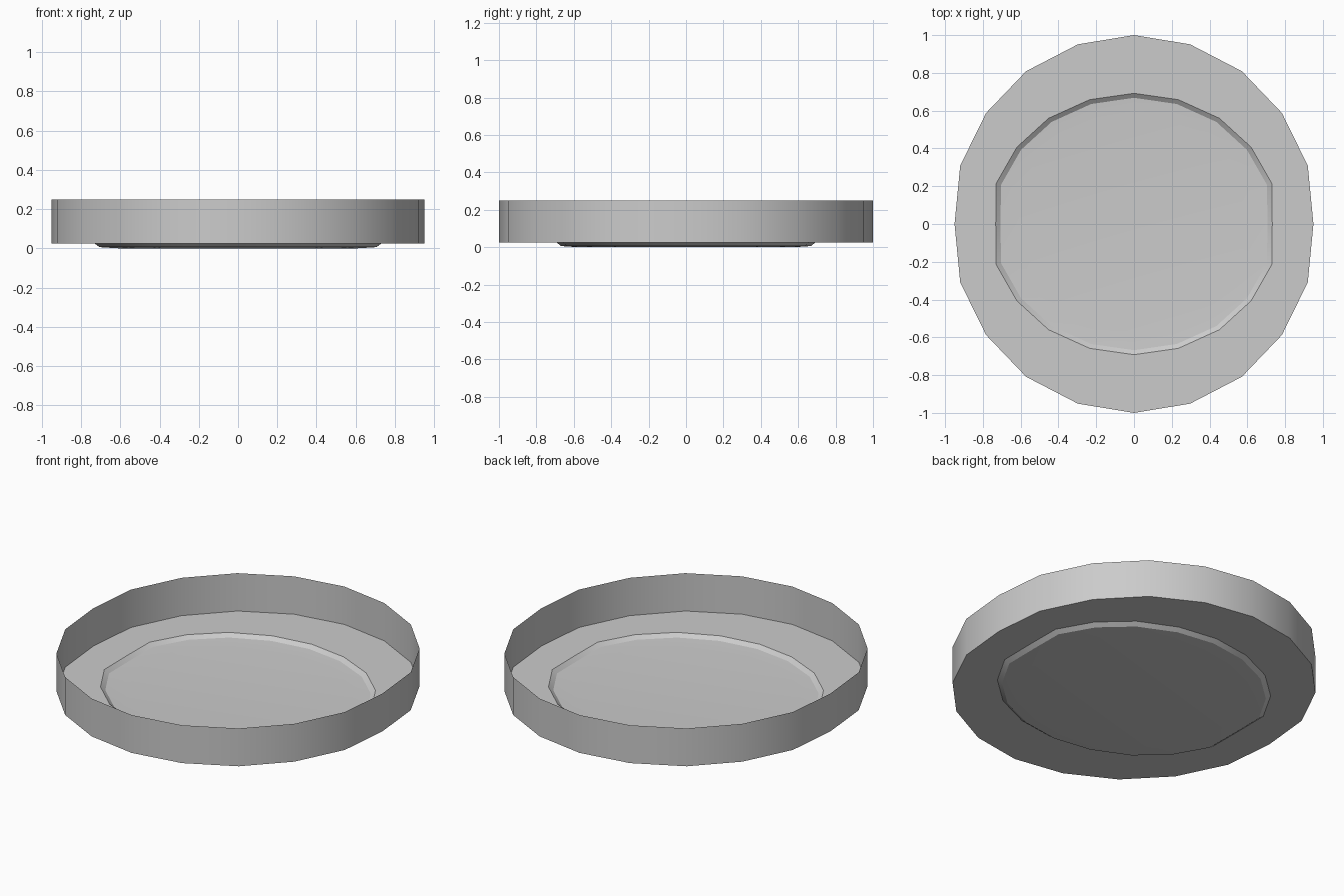
import bpy, bmesh, math

if "Cube" in bpy.data.objects:
    bpy.data.objects.remove(bpy.data.objects["Cube"])

N = 20

def ring_points(kx, ky, x_points):
    """Twenty-sided ring, slightly narrow in x; x_points = quarter widths."""
    pts = []
    for i in range(N):
        a = 2 * math.pi * i / N
        q = i % 10
        q = q if q <= 5 else 10 - q
        sx = 1 if math.cos(a) >= 0 else -1
        pts.append((sx * x_points[q] * kx, math.sin(a) * ky))
    return pts

OUTER = [0.95, 0.92, 0.783, 0.571, 0.297, 0.0]
INNER = [0.732, 0.73, 0.62, 0.452, 0.235, 0.0]

# rim top, wall foot, edge of the sunken floor, its rounded slope, flat bottom
rings = [
    (ring_points(1, 1, OUTER), 0.25),
    (ring_points(1, 1, OUTER), 0.025),
    (ring_points(1, 0.692, INNER), 0.025),
    (ring_points(0.965, 0.668, INNER), 0.006),
    (ring_points(0.83, 0.575, INNER), 0.0),
]

# open single-skin tray: bridge the rings, then close the bottom
bm = bmesh.new()
loops = [[bm.verts.new((x, y, z)) for x, y in pts] for pts, z in rings]
for a, b in zip(loops, loops[1:]):
    for i in range(N):
        j = (i + 1) % N
        bm.faces.new((b[i], b[j], a[j], a[i]))
bm.faces.new(loops[-1][::-1])

mesh = bpy.data.meshes.new("tray")
bm.to_mesh(mesh)
bm.free()
tray = bpy.data.objects.new("tray", mesh)
bpy.context.collection.objects.link(tray)
bpy.context.view_layer.objects.active = tray
tray.select_set(True)
bpy.ops.object.shade_smooth_by_angle(angle=math.radians(30))
